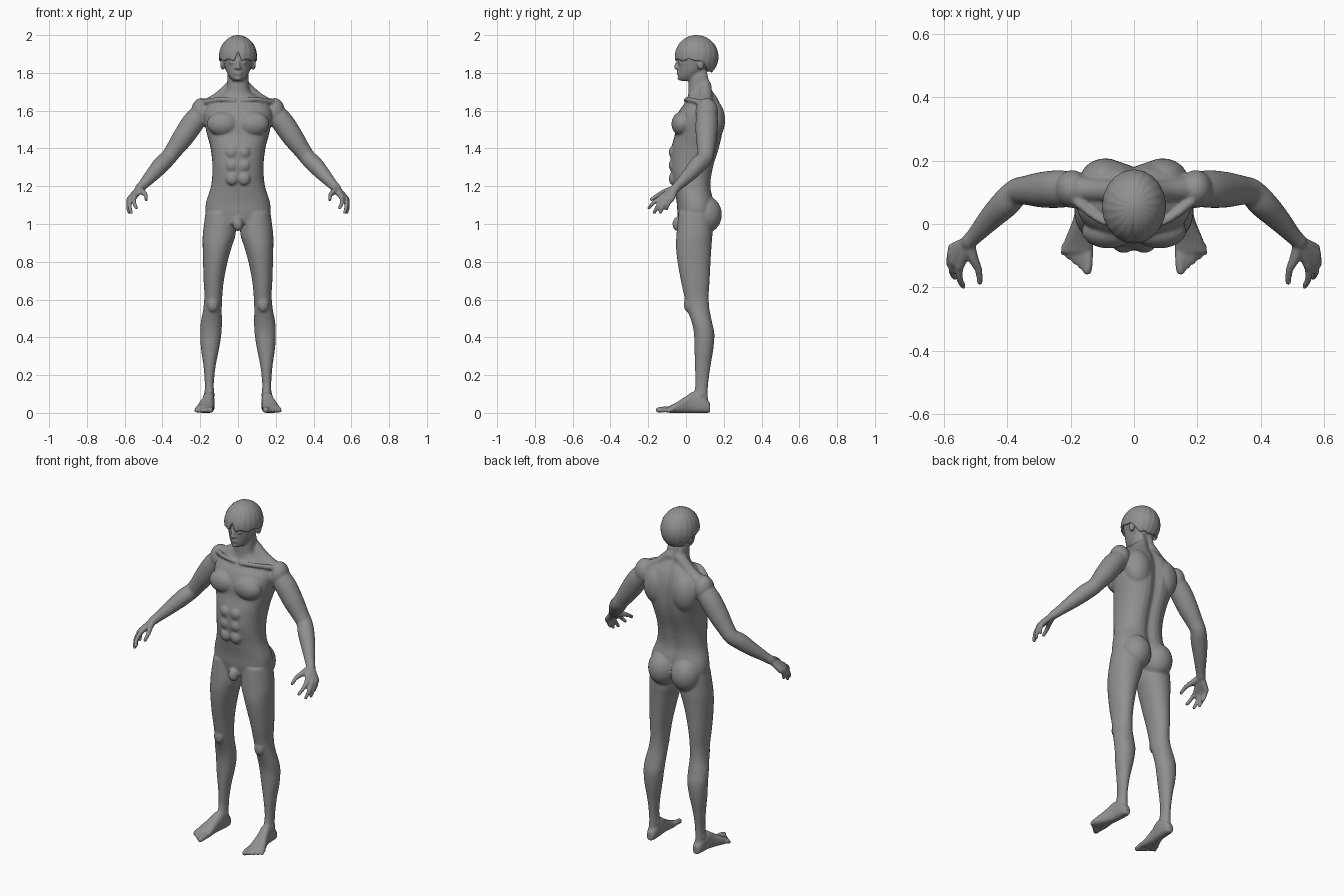
import bpy, bmesh, math
from mathutils import Vector, Matrix

old = bpy.data.objects.get("Cube")
if old:
    bpy.data.objects.remove(old, do_unlink=True)

grey = bpy.data.materials.new("plain grey")
grey.use_nodes = True
tone = (0.28, 0.28, 0.28, 1)
grey.diffuse_color = tone
for node in grey.node_tree.nodes:
    if node.type == 'BSDF_PRINCIPLED':
        node.inputs["Base Color"].default_value = tone

SIDES = 32
BOTH = (1, -1)
bm = bmesh.new()


def resample(rows, steps=4):
    """Smooth a list of equal-length rows with a Catmull-Rom spline."""
    out = []
    last = len(rows) - 1
    for i in range(last):
        a, b, c, d = (rows[max(0, min(last, i + k))] for k in (-1, 0, 1, 2))
        for s in range(steps):
            t = s / steps
            out.append([q + t * ((r - p) + t * ((2 * p - 5 * q + 4 * r - w)
                        + t * (3 * (q - r) + w - p))) / 2
                        for p, q, r, w in zip(a, b, c, d)])
    return out + [list(rows[-1])]


def section(centre, u, v, power=1.0):
    """Closed superellipse spanned by two half axes."""
    ring = []
    for k in range(SIDES):
        a = math.tau * k / SIDES
        c, s = math.cos(a), math.sin(a)
        ring.append(centre + u * math.copysign(abs(c) ** power, c)
                    + v * math.copysign(abs(s) ** power, s))
    return ring


def skin(rings):
    """Bridge rings into a closed tube."""
    loops = [[bm.verts.new(p) for p in ring] for ring in rings]
    for a, b in zip(loops, loops[1:]):
        for k in range(SIDES):
            n = (k + 1) % SIDES
            bm.faces.new((a[k], a[n], b[n], b[k]))
    bm.faces.new(loops[0][::-1])
    bm.faces.new(loops[-1])


def blob(centre, radii):
    m = Matrix.Translation(centre) @ Matrix.Diagonal((*radii, 1))
    bmesh.ops.create_uvsphere(bm, u_segments=24, v_segments=16, radius=1, matrix=m)


def pair(centre, radii):
    for s in BOTH:
        blob((s * centre[0], centre[1], centre[2]), radii)


def limb(points):
    """Round tapered tube through (x, y, z, radius) points, on both sides."""
    for s in BOTH:
        rows = resample([(s * p[0], *p[1:]) for p in points])
        path = [Vector(r[:3]) for r in rows]
        span = (path[-1] - path[0]).normalized()
        ref = Vector((0, 0, 1)) if abs(span.z) < 0.7 else Vector((1, 0, 0))
        rings = []
        for i, p in enumerate(path):
            t = (path[min(i + 1, len(path) - 1)] - path[max(i - 1, 0)]).normalized()
            u = t.cross(ref).normalized()
            rings.append(section(p, u * rows[i][3], t.cross(u) * rows[i][3]))
        skin(rings)
        for i in (0, -1):
            blob(path[i], [rows[i][3]] * 3)


def upright(rows, power, groove=0.0):
    """Stack of level sections: z, x min, x max, y front, y back."""
    rings = []
    for z, x0, x1, y0, y1 in resample(rows):
        ring = section(Vector(((x0 + x1) / 2, (y0 + y1) / 2, z)),
                       Vector(((x1 - x0) / 2, 0, 0)),
                       Vector((0, (y1 - y0) / 2, 0)), power)
        for p in ring:
            if p.y > (y0 + y1) / 2:
                p.y -= groove * math.exp(-(p.x / 0.03) ** 2)
        rings.append(ring)
    skin(rings)


# Torso and neck: z, half width, front, back
torso = [(1.0, .15, -.035, .13), (1.06, .172, -.045, .15), (1.12, .168, -.05, .15),
         (1.2, .143, -.065, .135), (1.3, .135, -.083, .15), (1.4, .145, -.078, .18),
         (1.47, .163, -.06, .195), (1.54, .178, -.055, .2), (1.6, .18, -.035, .195),
         (1.65, .145, 0, .18), (1.69, .08, .012, .16), (1.72, .06, .013, .145),
         (1.78, .056, .015, .13), (1.83, .05, .02, .12)]
upright([(z, -w, w, f, b) for z, w, f, b in torso], 0.85, 0.02)

# Torso muscles
pair((.08, -.022, 1.53), (.085, .055, .065))
pair((.09, .14, 1.55), (.08, .067, .11))
pair((.075, .1, 1.05), (.085, .09, .1))
for z in (1.24, 1.31, 1.38):
    pair((.032, -.07, z), (.032, .021, .034))
limb([(.03, .1, 1.73, .035), (.1, .105, 1.665, .035), (.17, .11, 1.62, .04)])
limb([(.02, .0, 1.655, .012), (.1, .01, 1.66, .012), (.18, .07, 1.645, .015)])
blob((0, -.042, 1.0), (.028, .03, .038))

# Head
head = [(1.758, .025, -.028, .04), (1.775, .043, -.038, .07), (1.8, .058, -.038, .09),
        (1.83, .07, -.041, .13), (1.87, .079, -.043, .15), (1.92, .084, -.045, .155),
        (1.965, .06, -.01, .12)]
upright([(z, -w, w, f, b) for z, w, f, b in head], 0.95)

# Face: nose, nostrils, lips, eyes, brows, ears
limb([(.001, -.043, 1.866, .008), (.001, -.05, 1.845, .009), (.001, -.054, 1.828, .011)])
pair((.011, -.045, 1.825), (.009, .01, .008))
blob((0, -.038, 1.804), (.024, .012, .006))
blob((0, -.037, 1.793), (.02, .012, .006))
blob((0, -.033, 1.772), (.018, .013, .013))
pair((.032, -.032, 1.854), (.015, .011, .007))
pair((.034, -.034, 1.875), (.024, .012, .006))
pair((.082, .078, 1.848), (.013, .02, .032))

# Legs
leg = [(1.06, .012, .172, -.04, .14), (.95, .012, .186, -.05, .14),
       (.88, .033, .187, -.053, .135), (.8, .055, .185, -.045, .13),
       (.7, .075, .182, -.027, .125), (.62, .083, .178, -.01, .12),
       (.55, .086, .184, .006, .124), (.48, .085, .197, .03, .138),
       (.42, .088, .2, .042, .15), (.34, .1, .196, .045, .145),
       (.25, .118, .183, .047, .13), (.16, .128, .176, .05, .118),
       (.1, .127, .177, .042, .115), (.03, .13, .178, .03, .12)]
for s in BOTH:
    upright([(z, s * a, s * b, f, k) for z, a, b, f, k in leg], 0.95)
pair((.133, .012, .575), (.03, .024, .042))
pair((.152, .08, .095), (.031, .02, .02))

# Feet: y, centre x, half width, height
foot = [(.128, .152, .018, .05), (.1, .152, .028, .08), (.04, .155, .031, .11),
        (0, .163, .034, .088), (-.05, .173, .045, .056), (-.092, .178, .05, .034)]
for s in BOTH:
    skin([section(Vector((s * x, y, h / 2)), Vector((w, 0, 0)), Vector((0, 0, h / 2)), 0.75)
          for y, x, w, h in resample(foot)])

# Toes, largest on the inside
for i in range(5):
    x, tip, r = .144 + .019 * i, -.146 + .014 * i, (.015 if i == 0 else .0115 - .0005 * i)
    limb([(x, -.07, .018, r), (x, (tip - .07) / 2, .02, r), (x + .003, tip, r, r)])

# Shoulders and arms
pair((.195, .11, 1.595), (.053, .06, .072))
limb([(.18, .11, 1.6, .052), (.235, .11, 1.54, .059), (.29, .108, 1.46, .056),
      (.34, .106, 1.39, .046), (.37, .1, 1.35, .043), (.405, .065, 1.315, .045),
      (.45, .02, 1.265, .038), (.5, -.035, 1.21, .027), (.52, -.055, 1.19, .025)])

# Hands: each finger has a palm bone, a knuckle and a tip
wrist = Vector((.52, -.055, 1.19))
fingers = [((.55, -.135, 1.14), (.538, -.196, 1.085)),
           ((.57, -.118, 1.132), (.565, -.168, 1.06)),
           ((.577, -.097, 1.13), (.576, -.135, 1.062)),
           ((.573, -.075, 1.132), (.573, -.103, 1.08))]
for knuckle, tip in fingers:
    k, t = Vector(knuckle), Vector(tip)
    bend = k.lerp(t, 0.5) + Vector((.006, -.006, 0))
    limb([(*wrist, .018), (*wrist.lerp(k, 0.5), .017), (*k, .0145)])
    limb([(*k, .0125), (*bend, .011), (*t, .0095)])
limb([(*wrist, .018), (.508, -.105, 1.172, .017), (.49, -.145, 1.155, .012),
      (.486, -.183, 1.13, .01)])


def finish(name, mesh_data):
    bmesh.ops.recalc_face_normals(mesh_data, faces=mesh_data.faces)
    mesh = bpy.data.meshes.new(name)
    mesh_data.to_mesh(mesh)
    mesh_data.free()
    mesh.materials.append(grey)
    mesh.shade_smooth()
    obj = bpy.data.objects.new(name, mesh)
    bpy.context.collection.objects.link(obj)
    return obj


# Fuse all body parts into one smooth surface
body = finish("body", bm)
fuse = body.modifiers.new("fuse", 'REMESH')
fuse.mode = 'VOXEL'
fuse.voxel_size = 0.006
fuse.use_smooth_shade = True
soften = body.modifiers.new("soften", 'SMOOTH')
soften.factor = 0.5
soften.iterations = 5

# Hair: domed cap with a parting, strand grooves and a longer back
hm = bmesh.new()
AROUND, DOWN = 120, 28
crown = hm.verts.new((0, .055, 2.0))
rows = []
for j in range(1, DOWN + 1):
    row = []
    for k in range(AROUND):
        a = math.tau * k / AROUND
        turn = min(a, math.tau - a)
        back = max(0, min(1, (turn - 1.6) / 0.9))
        parting = math.exp(-(turn / 0.13) ** 2)
        reach = (1.72 + 0.62 * back * back * (3 - 2 * back)
                 + 0.05 * math.sin(9 * turn) - 0.4 * parting)
        p = reach * j / DOWN
        fade = min(1, 2 * j / DOWN)
        r = 1 - fade * (0.025 * parting + 0.012 * (1 + math.sin(20 * a + 3 * p)) / 2)
        row.append(hm.verts.new((.101 * r * math.sin(p) * math.sin(a),
                                 .055 - .117 * r * math.sin(p) * math.cos(a),
                                 1.885 + .115 * r * math.cos(p))))
    rows.append(row)
for k in range(AROUND):
    n = (k + 1) % AROUND
    hm.faces.new((crown, rows[0][k], rows[0][n]))
    for a, b in zip(rows, rows[1:]):
        hm.faces.new((a[k], b[k], b[n], a[n]))
hair = finish("hair", hm)
shell = hair.modifiers.new("thickness", 'SOLIDIFY')
shell.thickness = 0.009
shell.offset = -1
